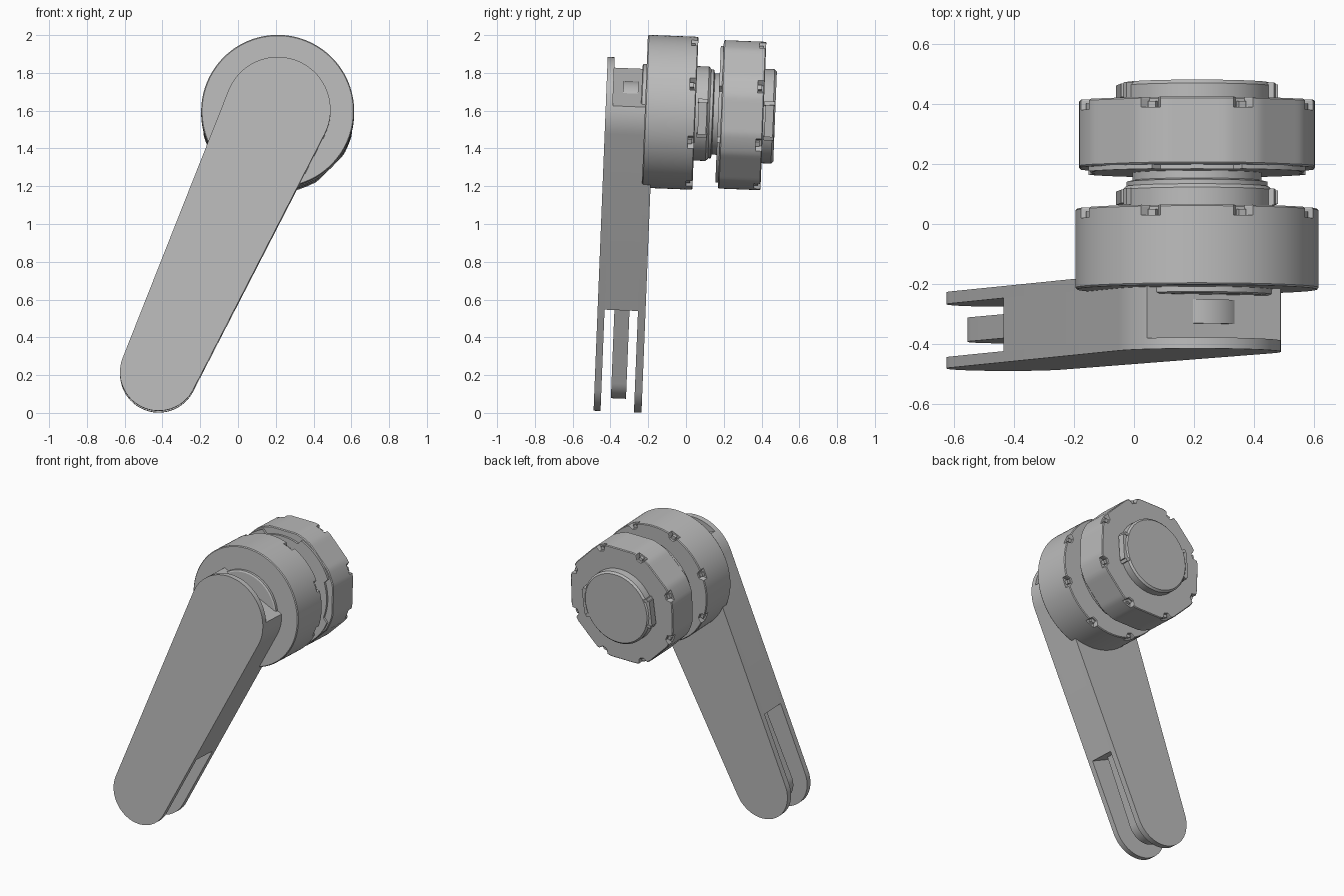
import bpy, bmesh, math
from mathutils import Matrix, Vector

old = bpy.data.objects.get("Cube")
if old:
    bpy.data.objects.remove(old, do_unlink=True)

grey = bpy.data.materials.new("plain grey")
grey.use_nodes = True
colour = (0.5, 0.5, 0.5, 1)
grey.diffuse_color = colour
grey.node_tree.nodes["Principled BSDF"].inputs["Base Color"].default_value = colour

# Whole assembly leans slightly; origin is on the motor axis
LEAN = Matrix.Translation((0.21, 0, 1.588)) @ Matrix.Rotation(-0.04, 4, 'X')
LENGTH = 1.526
ARM = LEAN @ Matrix.Rotation(math.atan2(0.63, 1.39), 4, 'Y')


def finish(name, bm, matrix, smooth=True):
    bmesh.ops.recalc_face_normals(bm, faces=bm.faces)
    bm.transform(matrix)
    mesh = bpy.data.meshes.new(name)
    bm.to_mesh(mesh)
    bm.free()
    mesh.materials.append(grey)
    ob = bpy.data.objects.new(name, mesh)
    bpy.context.collection.objects.link(ob)
    if smooth:
        bpy.ops.object.select_all(action='DESELECT')
        ob.select_set(True)
        bpy.context.view_layer.objects.active = ob
        bpy.ops.object.shade_smooth_by_angle(angle=math.radians(25))
    return ob


def link_plate(name, r_top, r_bottom, y0, y1, t_min=None, t_max=None):
    """Tapered, round-ended plate, optionally cut square to its length."""
    b = math.asin((r_top - r_bottom) / LENGTH)
    pts, n = [], 32
    for i in range(n + 1):
        a = -b + (math.pi + 2 * b) * i / n
        pts.append((r_top * math.cos(a), r_top * math.sin(a)))
    for i in range(n + 1):
        a = math.pi + b + (math.pi - 2 * b) * i / n
        pts.append((r_bottom * math.cos(a), r_bottom * math.sin(a) - LENGTH))
    bm = bmesh.new()
    face = bm.faces.new([bm.verts.new((x, y0, z)) for x, z in pts])
    new = bmesh.ops.extrude_face_region(bm, geom=[face])["geom"]
    bmesh.ops.translate(bm, vec=(0, y1 - y0, 0),
                        verts=[g for g in new if isinstance(g, bmesh.types.BMVert)])
    for t, up in ((t_min, -1), (t_max, 1)):
        if t is not None:
            cut = bmesh.ops.bisect_plane(bm, geom=bm.verts[:] + bm.edges[:] + bm.faces[:],
                                         plane_co=(0, 0, t), plane_no=(0, 0, up),
                                         clear_outer=True)
            edges = [g for g in cut["geom_cut"] if isinstance(g, bmesh.types.BMEdge)]
            bmesh.ops.holes_fill(bm, edges=edges, sides=0)
    return finish(name, bm, ARM)


def lathe(name, profile, shape=lambda a, r: r, steps=144):
    """Solid of (radius, y) rings about the motor axis; shape alters the radius."""
    bm = bmesh.new()
    rings = []
    for r, y in profile:
        ring = []
        for i in range(steps):
            a = math.tau * i / steps
            q = shape(a, r)
            ring.append(bm.verts.new((q * math.sin(a), y, q * math.cos(a))))
        rings.append(ring)
    for lo, hi in zip(rings, rings[1:]):
        for i in range(steps):
            j = (i + 1) % steps
            bm.faces.new((lo[i], lo[j], hi[j], hi[i]))
    bm.faces.new(rings[0])
    bm.faces.new(rings[-1])
    return finish(name, bm, LEAN)


def block(name, size, angle, radius, y):
    """Box standing on the motor, turned to face outwards."""
    bm = bmesh.new()
    bmesh.ops.create_cube(bm, size=1, matrix=Matrix.Diagonal((*size, 1)))
    place = Matrix.Rotation(angle, 4, 'Y') @ Matrix.Translation((0, y, radius))
    return finish(name, bm, LEAN @ place, False)


def faceted(a, r):
    """Eight shallow flats on a round casing."""
    off = (a + math.pi / 8) % (math.pi / 4) - math.pi / 8
    return min(r, (r - 0.012) / math.cos(off))


def notched(base):
    """Eight screw notches between the flats."""
    def shape(a, r):
        off = a % (math.pi / 4) - math.pi / 8
        return base(a, r) - (0.03 if abs(off) < 0.06 else 0)
    return shape


def round_shape(a, r):
    return r


# Arm: two cheeks, a solid middle and the inner rod
link_plate("arm_front_cheek", 0.28, 0.205, -0.426, -0.389)
link_plate("arm_middle", 0.28, 0.205, -0.389, -0.212, -1.058, 0.135)
link_plate("arm_back_cheek", 0.28, 0.205, -0.212, -0.172, None, 0.135)
link_plate("inner_rod", 0.155, 0.135, -0.337, -0.257)


# Motors: casing, notched rim, screws, rear hub and connectors
def motor(name, y0, y1, hub_end, base):
    rim = y1 - 0.035
    lathe(name + "_casing", [(0.4, y0), (0.405, y0 + 0.006), (0.405, rim)], base)
    lathe(name + "_rim", [(0.405, rim), (0.405, y1 - 0.005), (0.4, y1)], notched(base))
    lathe(name + "_rear_hub", [(0.25, y1 - 0.01), (0.25, hub_end - 0.012),
                               (0.238, hub_end)])
    for k in range(8):
        a = math.pi / 8 + k * math.pi / 4
        block(name + "_screw", (0.026, 0.022, 0.026), a, 0.382, rim + 0.01)
    mid = (y1 + hub_end) / 2
    for side in (-1, 1):
        a = side * math.pi / 2 + 0.1
        block(name + "_connector", (0.17, 0.045, 0.03), a, 0.248, mid)
        for s in (-1, 1):
            block(name + "_connector_ear", (0.02, 0.054, 0.036), a + s * 0.36, 0.25, mid)


motor("front_motor", -0.218, 0.05, 0.125, round_shape)
motor("rear_motor", 0.185, 0.41, 0.472, faceted)

# Output discs in front of each motor
lathe("arm_mount_disc", [(0.24, -0.24), (0.25, -0.235), (0.25, -0.21)])
lathe("motor_coupling", [(0.235, 0.12), (0.235, 0.14), (0.215, 0.145), (0.215, 0.19)])


# Front lip of the rear motor, broken by shallow gaps
def lip(a, r):
    gap = abs(a % (math.pi / 2) - math.pi / 4) > 0.42
    return r - 0.05 if gap else r - 0.014


lathe("rear_motor_front_lip", [(0.405, 0.17), (0.405, 0.187)], lip)
